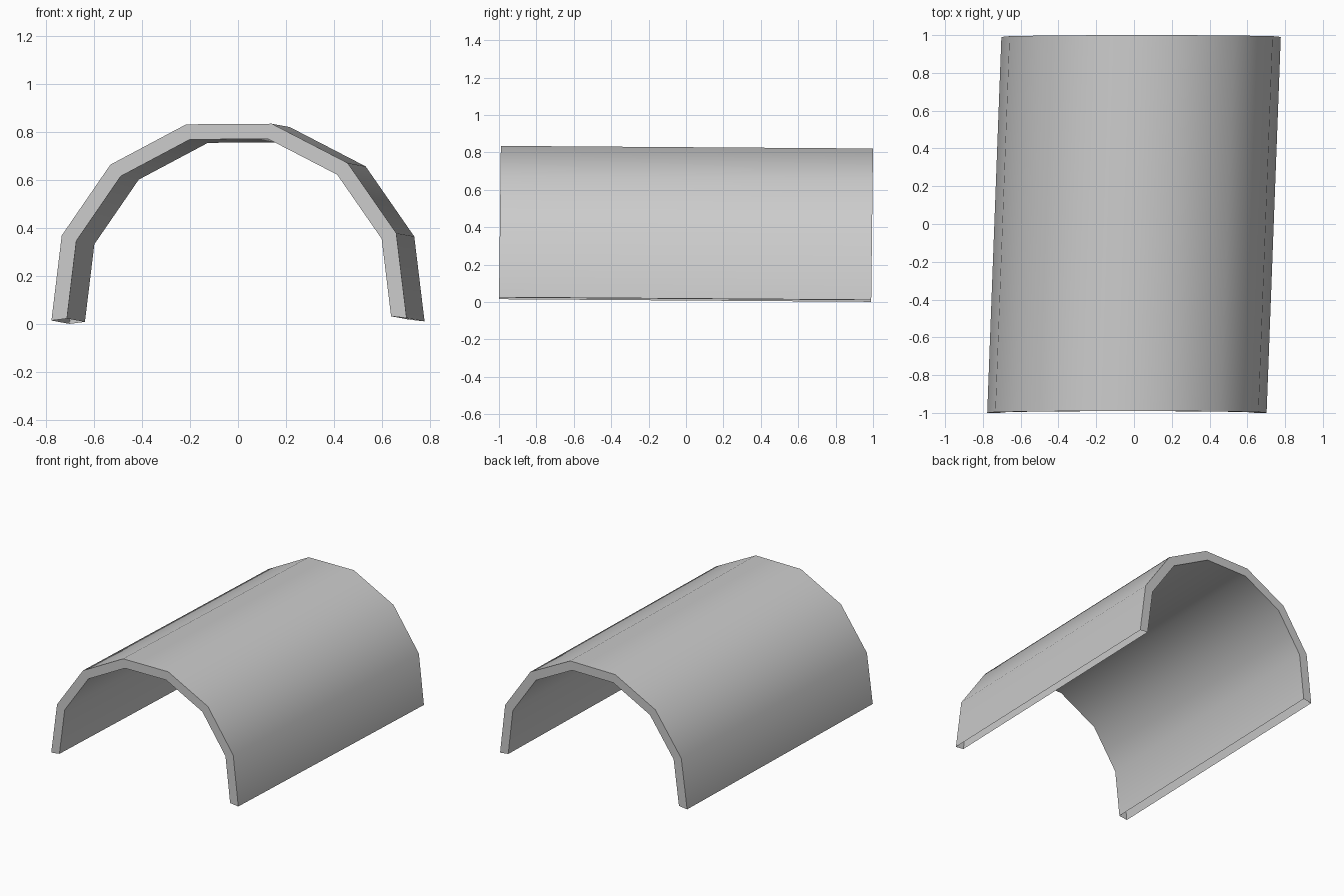
import bpy, bmesh, math

if "Cube" in bpy.data.objects:
    bpy.data.objects.remove(bpy.data.objects["Cube"])

# Arch shell: 8 neighbouring corners of a 13-sided ring, 7 flat spans
STEP = 2 * math.pi / 13
R_OUT, R_IN, CENTRE_Z = 0.745, 0.68, 0.110


def point(radius, i, back):
    # Slightly skewed sweep: the back end sits further right and lower
    a = (i - 3.5) * STEP
    x, z = radius * math.sin(a), CENTRE_Z + radius * math.cos(a)
    z += 0.007 * x
    y = (0.99 if back else -1.0) + 0.012 * z
    x += 0.0375 if back else -0.0375
    return (x, y, z - (0.014 if back else 0.0))


bm = bmesh.new()
loops = {}
for name, radius in (("out", R_OUT), ("in", R_IN)):
    for back in (False, True):
        loops[name, back] = [bm.verts.new(point(radius, i, back)) for i in range(8)]


def strip(a, b):
    for i in range(7):
        bm.faces.new((a[i], a[i + 1], b[i + 1], b[i]))


# Outer skin, inner skin and the two end rims; leg bottoms are open
strip(loops["out", False], loops["out", True])
strip(loops["in", True], loops["in", False])
strip(loops["in", False], loops["out", False])
strip(loops["out", True], loops["in", True])
bmesh.ops.recalc_face_normals(bm, faces=bm.faces[:])
top = max(bm.faces, key=lambda f: f.calc_center_median().z)
if top.normal.z < 0:
    bmesh.ops.reverse_faces(bm, faces=bm.faces[:])

mesh = bpy.data.meshes.new("arch_shell")
bm.to_mesh(mesh)
bm.free()
arch = bpy.data.objects.new("arch_shell", mesh)
bpy.context.collection.objects.link(arch)

# Smooth along the curve, crisp at the rims
bpy.context.view_layer.objects.active = arch
arch.select_set(True)
bpy.ops.object.shade_smooth_by_angle(angle=math.radians(30))
